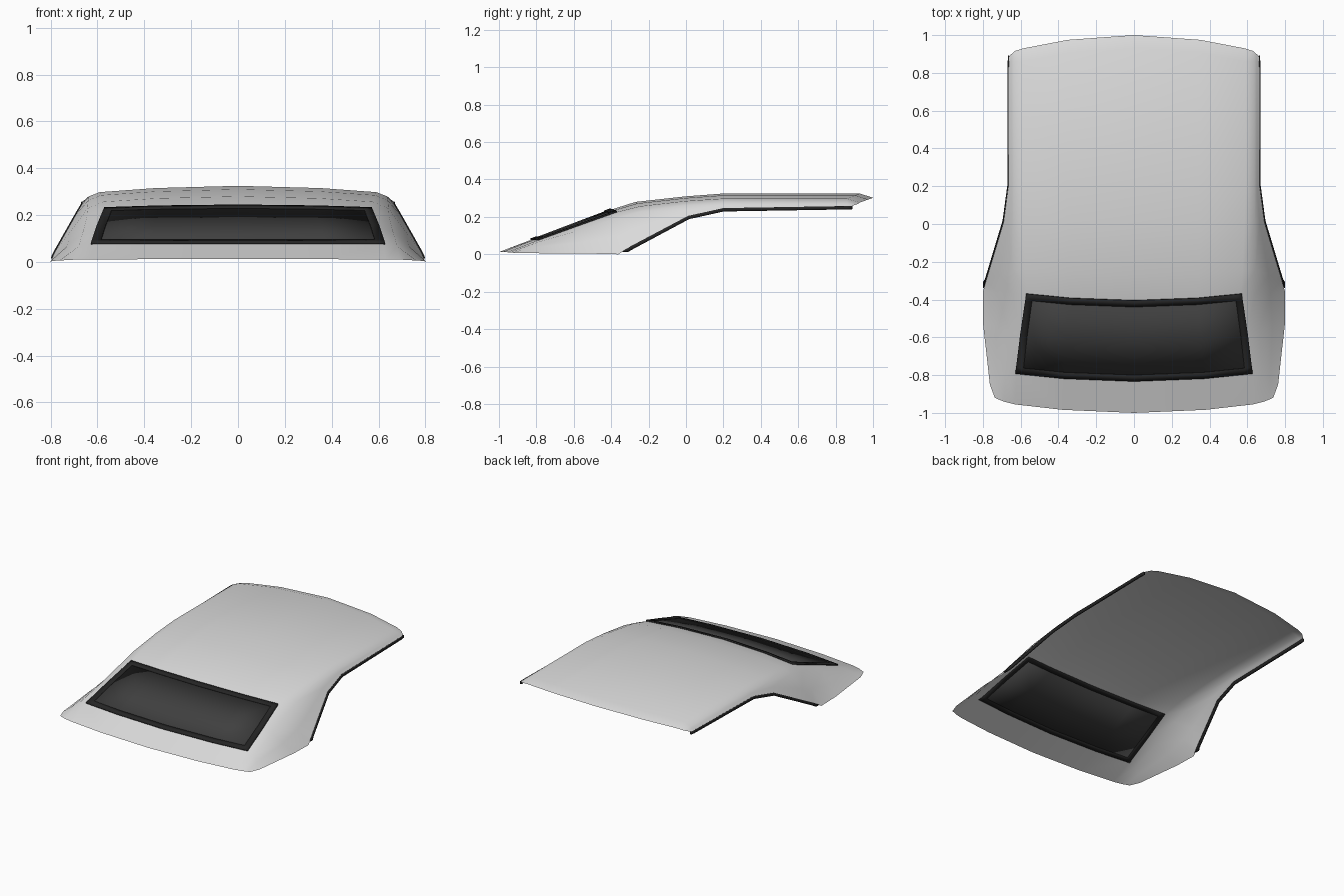
import bpy, bmesh
from mathutils import Vector

if "Cube" in bpy.data.objects:
    bpy.data.objects.remove(bpy.data.objects["Cube"])


def material(name, v):
    m = bpy.data.materials.new(name)
    m.diffuse_color = (v, v, v, 1)
    m.use_nodes = True
    m.node_tree.nodes["Principled BSDF"].inputs["Base Color"].default_value = m.diffuse_color
    return m


PAINT = material("light grey paint", 0.72)
GLASS = material("dark glass", 0.05)
RUBBER = material("black rubber", 0.018)


def make(name, faces, mat, thick=0.0):
    """Half mesh from quads of points, mirrored over x = 0."""
    bm = bmesh.new()
    for f in faces:
        bm.faces.new([bm.verts.new(p) for p in f])
    bmesh.ops.remove_doubles(bm, verts=bm.verts, dist=1e-5)
    me = bpy.data.meshes.new(name)
    bm.to_mesh(me)
    bm.free()
    me.materials.append(mat)
    ob = bpy.data.objects.new(name, me)
    bpy.context.collection.objects.link(ob)
    mir = ob.modifiers.new("mirror", 'MIRROR')
    mir.use_clip = True
    if thick:
        s = ob.modifiers.new("thickness", 'SOLIDIFY')
        s.thickness = thick
        s.offset = 0
    bpy.ops.object.select_all(action='DESELECT')
    ob.select_set(True)
    bpy.context.view_layer.objects.active = ob
    bpy.ops.object.shade_smooth_by_angle(angle=0.8)
    return ob


def section(cy, cz, corner, shoulder, edge):
    """Crowned cross-section from the centre line out to the lower edge."""
    c, k, s, e = Vector((0, cy, cz)), Vector(corner), Vector(shoulder), Vector(edge)
    crown = c.lerp(k, .36)
    crown.x = .6 * k.x
    return [c, crown, k, s, s.lerp(e, .5), e]


# Shell sections from rear lip to front header
ROWS = [
    section(-1, .012, (.63, -.955, .011), (.69, -.94, .01), (.737, -.92, .008)),
    section(-.825, .079, (.62, -.785, .078), (.68, -.79, .066), (.763, -.85, .006)),
    section(-.62, .157, (.595, -.58, .152), (.662, -.57, .128), (.8, -.52, .004)),
    section(-.41, .236, (.565, -.375, .225), (.645, -.37, .195), (.8, -.36, 0)),
    section(-.27, .28, (.575, -.245, .257), (.643, -.24, .228), (.783, -.3, .04)),
    section(0, .31, (.585, 0, .285), (.64, 0, .262), (.69, .01, .205)),
    section(.2, .325, (.59, .2, .298), (.637, .2, .28), (.665, .2, .247)),
    section(.93, .325, (.59, .86, .297), (.637, .86, .28), (.663, .86, .258)),
    section(1, .302, (.585, .93, .277), (.63, .916, .268), (.66, .89, .259)),
]

# Roof shell with an opening for the rear window
make("roof_shell",
     [(ROWS[i][j], ROWS[i][j + 1], ROWS[i + 1][j + 1], ROWS[i + 1][j])
      for i in range(8) for j in range(5) if not (i in (1, 2) and j < 2)], PAINT)


def window_point(u, v, lift):
    """u: centre to side 0..2, v: bottom to top 0..2 over the opening."""
    i, j = min(max(int(v), 0), 1), min(max(int(u), 0), 1)
    a, b = ROWS[1 + i], ROWS[2 + i]
    p = a[j].lerp(a[j + 1], u - j).lerp(b[j].lerp(b[j + 1], u - j), v - i)
    return p + Vector((0, -.35, .94)) * lift


def window(us, vs, lift, keep):
    return [[window_point(u, v, lift) for u, v in
             ((us[i], vs[j]), (us[i + 1], vs[j]), (us[i + 1], vs[j + 1]), (us[i], vs[j + 1]))]
            for i in range(len(us) - 1) for j in range(len(vs) - 1) if keep(i, j)]


# Rear window: border frame and glass
US, VS = (0, 1, 1.87, 2.03), (-.03, .13, 1, 1.87, 2.03)
make("window_frame", window(US, VS, .003, lambda i, j: i == 2 or j in (0, 3)), RUBBER, .009)
make("window_glass", window(US, VS, .001, lambda i, j: i < 2 and 0 < j < 3), GLASS, .004)

# Rubber seals hanging square to the side window edges
edge = [r[5] for r in ROWS[3:]]
edge[0] = edge[0].lerp(edge[1], .35)
lower = []
for k, p in enumerate(edge):
    t = edge[min(k + 1, len(edge) - 1)] - edge[max(k - 1, 0)]
    lower.append(p + Vector((0, t.z, -t.y)).normalized() * .018)
lower[0].z = edge[0].z
lower[0].y += .02
make("side_seal", [(edge[k], edge[k + 1], lower[k + 1], lower[k])
                   for k in range(len(edge) - 1)], RUBBER, .012)
